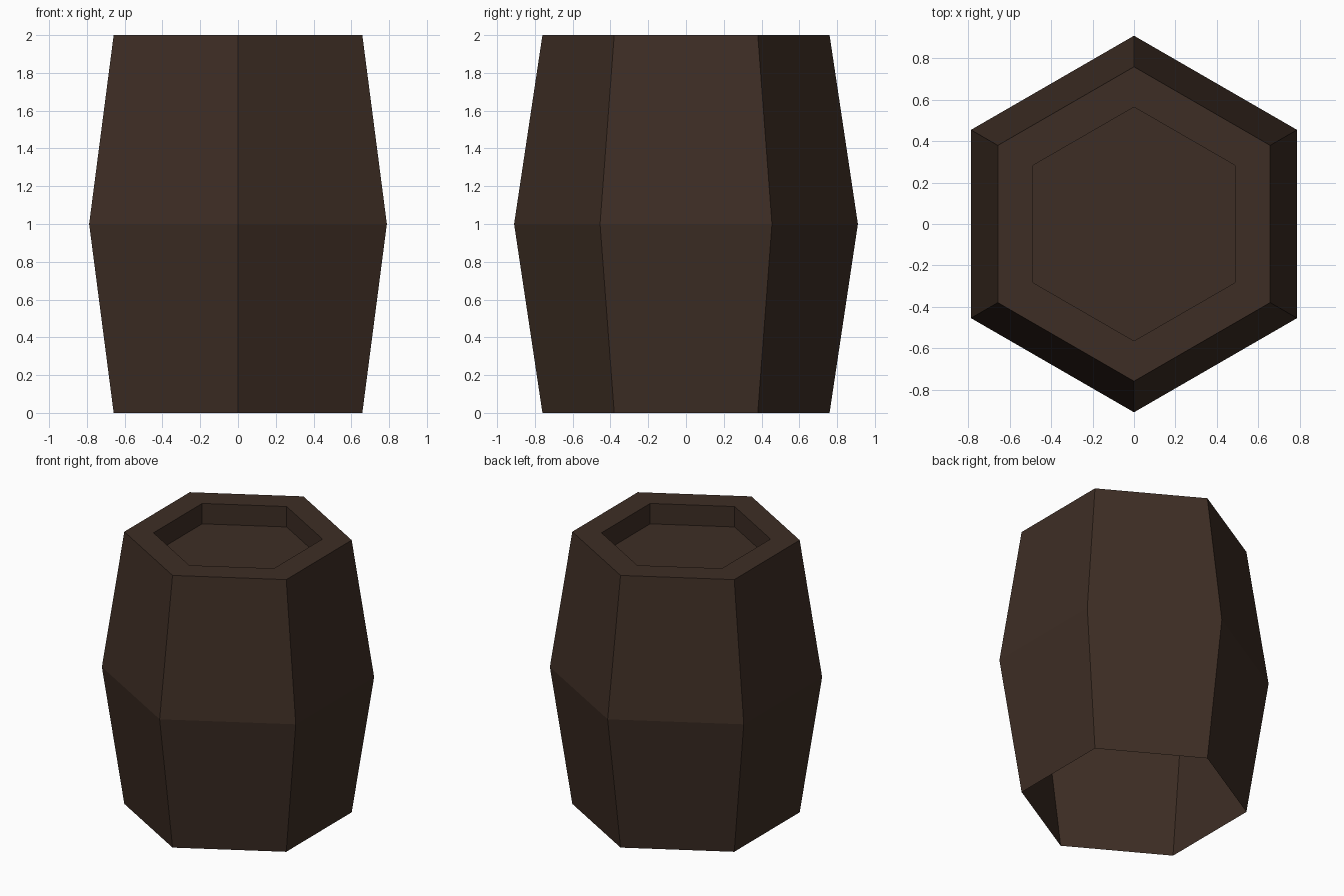
import bpy, bmesh, math

if "Cube" in bpy.data.objects:
    bpy.data.objects.remove(bpy.data.objects["Cube"])

wood = bpy.data.materials.new("dark_brown_wood")
wood.diffuse_color = (0.048, 0.027, 0.018, 1)
wood.use_nodes = True
wood.node_tree.nodes["Principled BSDF"].inputs["Base Color"].default_value = wood.diffuse_color

# Hexagonal rings (radius, height): open bottom, bulge, top rim, recessed lid
profile = [(0.76, 0.0), (0.91, 1.0), (0.76, 2.0), (0.565, 2.0), (0.565, 1.85)]
SIDES = 6

bm = bmesh.new()
rings = []
for r, z in profile:
    rings.append([bm.verts.new((r * math.cos(a), r * math.sin(a), z))
                  for a in (math.pi / 2 + i * math.tau / SIDES for i in range(SIDES))])

# Staves, rim and recess wall
for lo, hi in zip(rings, rings[1:]):
    for i in range(SIDES):
        j = (i + 1) % SIDES
        bm.faces.new((lo[i], lo[j], hi[j], hi[i]))
# Recessed lid
bm.faces.new(rings[-1])

mesh = bpy.data.meshes.new("barrel")
bm.to_mesh(mesh)
bm.free()
mesh.materials.append(wood)
barrel = bpy.data.objects.new("barrel", mesh)
bpy.context.collection.objects.link(barrel)
